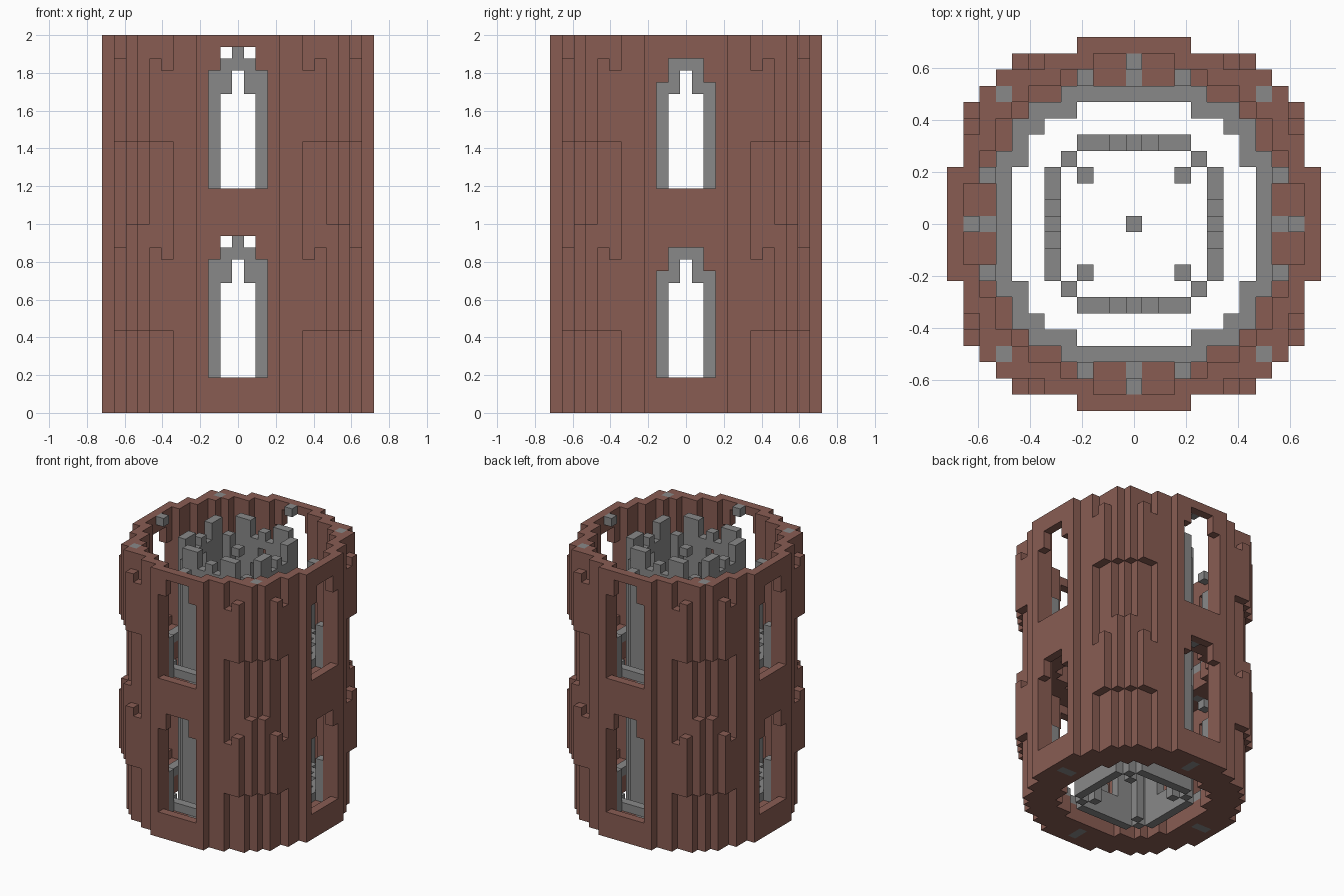
import bpy, bmesh
from mathutils import Vector

cube = bpy.data.objects.get("Cube")
if cube:
    bpy.data.objects.remove(cube)

V = 1 / 16          # block size
STOREY = 16         # blocks per storey


def material(name, rgb):
    m = bpy.data.materials.new(name)
    m.use_nodes = True
    color = (*rgb, 1)
    m.diffuse_color = color
    m.node_tree.nodes["Principled BSDF"].inputs["Base Color"].default_value = color
    return m


brown = material("brown_clay", (0.25, 0.108, 0.086))
gray = material("gray_stone", (0.25, 0.25, 0.25))


# Each rule uses a = larger and b = smaller distance from the axes,
# which gives the eightfold symmetry of the round tower.
def in_window(x, y, z):
    front = abs(y) == 11
    side = min(abs(x), abs(y))
    step = 13 if front else 12
    return (side <= 2 and 3 <= z < step) or (side <= 1 and step <= z < step + 2)


def part_at(x, y, z):
    a, b = max(abs(x), abs(y)), min(abs(x), abs(y))
    # stone blocks set into the shell
    if (a, b) == (10, 0) and z == 15:
        return "window_keystones"
    if (a, b) == (8, 8) and z >= 13:
        return "corner_stones"
    if (a, b) == (9, 3) and 2 <= z < 7:
        return "window_posts"
    if b == 0 and a in (9, 10) and z < 2:
        return "floor_spokes"
    # outer shell with windows
    reach = {11: (0, 3), 10: (3, 5), 9: (5, 7), 8: (7, 8)}.get(a)
    if reach and reach[0] <= b <= reach[1]:
        if a == 11 and in_window(x, y, z):
            return None
        return "outer_wall"
    # projecting corner piers
    top = {(10, 6): 13, (10, 7): 14, (9, 8): 16}.get((a, b))
    if top:
        return "corner_piers" if 7 <= z < top else None
    # floor ring and its stone edge
    inside = a <= 5 or (a == 6 and b <= 5) or (a == 7 and b <= 3)
    outline = reach is None or b <= reach[1]
    if not inside and outline:
        if z < 2:
            return "floor_ring"
        edge = (a == 8 and b <= 4) or (a == 7 and b >= 4 and b <= 6) or (a, b) == (6, 6)
        return "floor_edge" if z == 2 and edge else None
    # inner tower with arched doors
    if a == 5 and b <= 3:
        if b >= 2 or z < 3:
            return "inner_tower"
        low, high = (13, 15) if b == 0 else (11, 14)
        return "inner_tower" if low <= z < high else None
    if (a, b) == (4, 4) and z < 14:
        return "inner_tower"
    if (a, b) == (3, 3) and z < 8:
        return "inner_posts"
    if a == 0 and z == 14:
        return "hanging_block"
    return None


# Sort the blocks into parts, repeating the storey
parts = {}
for x in range(-11, 12):
    for y in range(-11, 12):
        for z in range(2 * STOREY):
            name = part_at(x, y, z % STOREY)
            if name:
                parts.setdefault(name, set()).add((x, y, z))

BROWN_PARTS = {"outer_wall", "corner_piers", "floor_ring"}


def build(name, cells):
    """Skin a set of blocks with their exposed faces, then merge flat areas."""
    bm = bmesh.new()
    verts = {}

    def vert(p):
        key = tuple(round(c * 2) for c in p)
        if key not in verts:
            verts[key] = bm.verts.new((p.x * V, p.y * V, p.z * V))
        return verts[key]

    for cell in sorted(cells):
        centre = Vector(cell) + Vector((0, 0, 0.5))
        for axis in range(3):
            for sign in (-1, 1):
                beside = list(cell)
                beside[axis] += sign
                if tuple(beside) in cells:
                    continue
                n, u, w = Vector(), Vector(), Vector()
                n[axis] = sign / 2
                u[(axis + 1) % 3] = 0.5
                w[(axis + 2) % 3] = sign / 2
                corners = (-u - w, u - w, u + w, w - u)
                bm.faces.new([vert(centre + n + c) for c in corners])
    bmesh.ops.dissolve_limit(bm, angle_limit=0.01, verts=bm.verts[:], edges=bm.edges[:])
    bmesh.ops.triangulate(bm, faces=[f for f in bm.faces if len(f.verts) > 4])
    mesh = bpy.data.meshes.new(name)
    bm.to_mesh(mesh)
    bm.free()
    mesh.materials.append(brown if name in BROWN_PARTS else gray)
    obj = bpy.data.objects.new(name, mesh)
    bpy.context.collection.objects.link(obj)


for name, cells in parts.items():
    build(name, cells)
